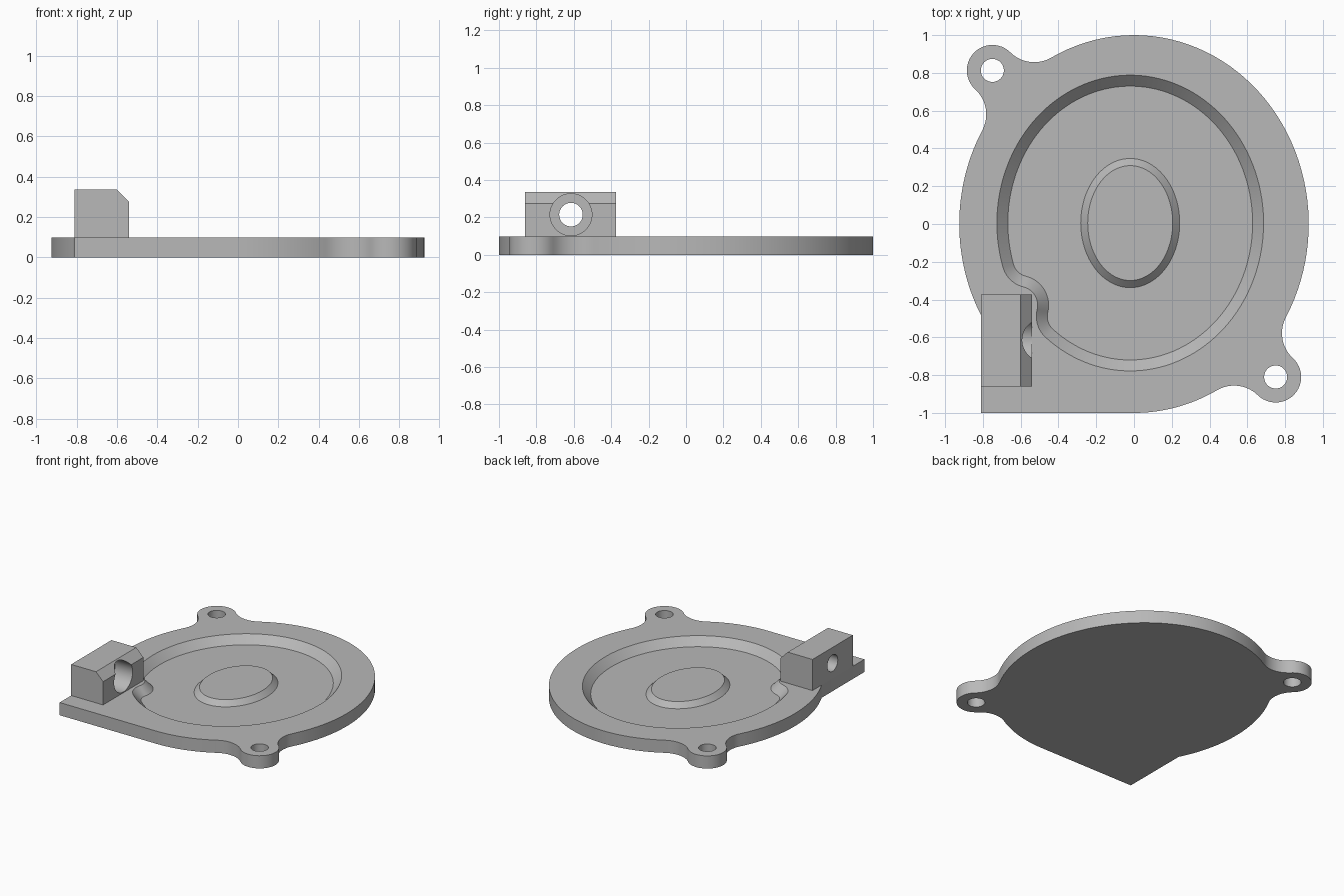
import bpy, bmesh
from math import sin, cos, pi, atan2, radians, acos
from mathutils import Vector

if "Cube" in bpy.data.objects:
    bpy.data.objects.remove(bpy.data.objects["Cube"])

grey = bpy.data.materials.new("grey_metal")
grey.use_nodes = True
grey.diffuse_color = (0.48, 0.48, 0.48, 1)
grey.node_tree.nodes["Principled BSDF"].inputs["Base Color"].default_value = grey.diffuse_color


class Ellipse:
    def __init__(self, a, b, centre=(0, 0)):
        self.a, self.b, self.c = a, b, Vector(centre)

    def at(self, t):
        return self.c + Vector((self.a * cos(t), self.b * sin(t)))

    def normal(self, t):
        return Vector((cos(t) / self.a, sin(t) / self.b)).normalized()

    def angle(self, p):
        d = Vector(p) - self.c
        return atan2(d.y / self.b, d.x / self.a) % (2 * pi)


def arc(centre, start, end, n=12):
    """Points round a centre, the short way from one direction to another."""
    a0, a1 = atan2(start.y, start.x), atan2(end.y, end.x)
    sweep = (a1 - a0 + pi) % (2 * pi) - pi
    r = start.length
    return [centre + r * Vector((cos(a0 + sweep * i / n), sin(a0 + sweep * i / n)))
            for i in range(n + 1)]


def bump(e, centre, radius, fillet, side):
    """Round lobe blended into an ellipse; side 1 is outward, -1 inward."""
    lobe, mid = Vector(centre), e.angle(centre)
    ends = []
    for s in (-1, 1):
        lo, hi = 0.0, 0.9
        for _ in range(40):
            d = (lo + hi) / 2
            t = mid + s * d
            c = e.at(t) + side * fillet * e.normal(t)
            if (c - lobe).length < radius + fillet:
                lo = d
            else:
                hi = d
        ends.append((t, c))
    (t0, c0), (t1, c1) = ends
    tip = side * radius * e.normal(mid)
    into = (c0 - lobe).normalized() * radius
    out = (c1 - lobe).normalized() * radius
    pts = arc(c0, e.at(t0) - c0, (lobe - c0).normalized() * fillet)
    pts += arc(lobe, into, tip)[1:] + arc(lobe, tip, out)[1:]
    pts += arc(c1, (lobe - c1).normalized() * fillet, e.at(t1) - c1)[1:]
    return t0, t1, pts


def outline(e, features, n=48):
    """Closed ellipse outline with stretches replaced by features."""
    features = sorted(features, key=lambda f: f[0])
    pts = []
    for i, (t0, t1, chain) in enumerate(features):
        nxt = features[(i + 1) % len(features)][0]
        span = (nxt - t1) % (2 * pi)
        pts += chain
        pts += [e.at(t1 + span * k / n) for k in range(1, n)]
    return pts


def plain(e, n=96):
    return [e.at(2 * pi * k / n) for k in range(n)]


def finish(name, bm):
    bmesh.ops.recalc_face_normals(bm, faces=bm.faces)
    me = bpy.data.meshes.new(name)
    bm.to_mesh(me)
    bm.free()
    me.materials.append(grey)
    ob = bpy.data.objects.new(name, me)
    bpy.context.collection.objects.link(ob)
    return ob


def loft(name, rings):
    """Solid through matching outlines, each given as (points, height)."""
    bm = bmesh.new()
    loops = [[bm.verts.new((p.x, p.y, z)) for p in pts] for pts, z in rings]
    for low, high in zip(loops, loops[1:]):
        for i in range(len(low)):
            j = (i + 1) % len(low)
            bm.faces.new((low[i], low[j], high[j], high[i]))
    bm.faces.new(loops[0][::-1])
    bm.faces.new(loops[-1])
    return finish(name, bm)


def cylinder(name, radius, depth, location, along_x=False):
    bpy.ops.mesh.primitive_cylinder_add(vertices=48, radius=radius, depth=depth, location=location,
                                        rotation=(0, pi / 2 if along_x else 0, 0))
    ob = bpy.context.object
    ob.name = name
    return ob


def cut(target, cutter):
    cutter.hide_render = True
    mod = target.modifiers.new("cut", 'BOOLEAN')
    mod.operation, mod.solver, mod.object = 'DIFFERENCE', 'EXACT', cutter
    bpy.context.view_layer.objects.active = target
    bpy.ops.object.modifier_apply(modifier=mod.name)
    bpy.data.objects.remove(cutter)


TOP, FLOOR, WALL = 0.097, 0.039, 0.058

# Base plate: ellipse with two screw lugs and one square corner
rim = Ellipse(0.925, 1.0)
lugs = [(-0.75, 0.813), (0.75, -0.81)]
features = [bump(rim, p, 0.135, 0.18, 1) for p in lugs]
left = -0.81
t_corner = 2 * pi - acos(left / rim.a)
features.append((t_corner, 1.5 * pi,
                 [rim.at(t_corner), Vector((left, -1)), rim.at(1.5 * pi)]))
edge = outline(rim, features)
plate = loft("base_plate", [(edge, 0), (edge, TOP)])
for x, y in lugs:
    cut(plate, cylinder("screw_hole", 0.061, 1, (x, y, 0)))

# Sloped recess with a rounded bulge beside the block
mid = (-0.02, 0.005)


def recess_ring(inset):
    e = Ellipse(0.706 - inset, 0.783 - inset, mid)
    return outline(e, [bump(e, (-0.61, -0.43), 0.1 + inset, 0.15 - inset, -1)], 120)


upper = recess_ring(0)
cut(plate, loft("recess", [(recess_ring(WALL), FLOOR), (upper, TOP), (upper, 0.2)]))

# Raised centre boss
foot, crown = plain(Ellipse(0.262, 0.342, mid)), plain(Ellipse(0.225, 0.304, mid))
boss = loft("centre_boss", [(foot, 0.03), (foot, FLOOR), (crown, 0.077)])

# Chamfered block with a counterbored cross hole
profile = [(left, TOP), (-0.54, TOP), (-0.54, 0.275), (-0.6, 0.335), (left, 0.335)]
bm = bmesh.new()
face = bm.faces.new([bm.verts.new((x, -0.86, z)) for x, z in profile])
ext = bmesh.ops.extrude_face_region(bm, geom=[face])
bmesh.ops.translate(bm, vec=(0, 0.487, 0),
                    verts=[v for v in ext["geom"] if isinstance(v, bmesh.types.BMVert)])
block = finish("port_block", bm)
cut(block, cylinder("cross_hole", 0.063, 2, (-0.7, -0.615, 0.215), True))
cut(block, cylinder("counterbore", 0.112, 0.3, (-0.54, -0.615, 0.215), True))

# Smooth the round walls, keep the edges crisp
bpy.ops.object.select_all(action='DESELECT')
for ob in (plate, boss, block):
    ob.select_set(True)
bpy.context.view_layer.objects.active = plate
bpy.ops.object.shade_smooth_by_angle(angle=radians(30))
